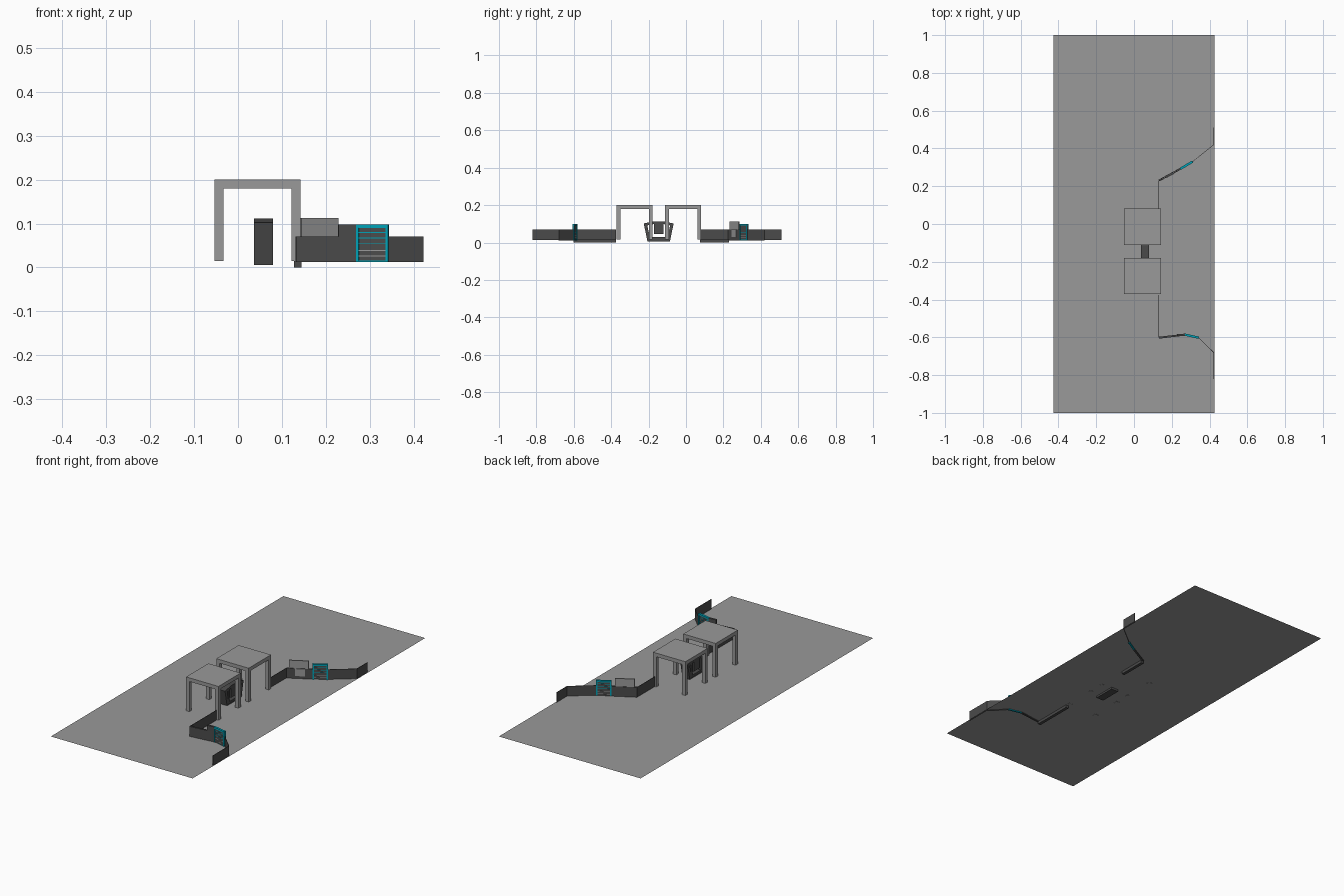
import bpy, bmesh
from mathutils import Vector

if "Cube" in bpy.data.objects:
    bpy.data.objects.remove(bpy.data.objects["Cube"], do_unlink=True)


def material(name, rgb):
    m = bpy.data.materials.new(name)
    m.use_nodes = True
    m.diffuse_color = (*rgb, 1)
    m.node_tree.nodes["Principled BSDF"].inputs["Base Color"].default_value = (*rgb, 1)
    return m


GREY = material("grey", (0.32, 0.32, 0.32))
DARK = material("charcoal", (0.07, 0.07, 0.07))
TEAL = material("teal", (0.0, 0.36, 0.47))
FLOOR = 0.016


def finish(name, bm, mat):
    bmesh.ops.recalc_face_normals(bm, faces=bm.faces[:])
    me = bpy.data.meshes.new(name)
    bm.to_mesh(me)
    bm.free()
    me.materials.append(mat)
    ob = bpy.data.objects.new(name, me)
    bpy.context.collection.objects.link(ob)
    return ob


def add_box(bm, x0, x1, y0, y1, z0, z1):
    vs = bmesh.ops.create_cube(bm, size=1)["verts"]
    for v in vs:
        v.co = Vector(((x0 + x1) / 2 + v.co.x * (x1 - x0),
                       (y0 + y1) / 2 + v.co.y * (y1 - y0),
                       (z0 + z1) / 2 + v.co.z * (z1 - z0)))


def box(name, mat, *limits):
    bm = bmesh.new()
    add_box(bm, *limits)
    return finish(name, bm, mat)


def wall(name, p, q, z0, z1, mat, t=0.002):
    """Upright panel from p to q in plan, with thickness t."""
    p, q = Vector(p), Vector(q)
    d = (q - p).normalized()
    n = Vector((-d.y, d.x)) * t / 2
    bm = bmesh.new()
    base = [bm.verts.new((c.x, c.y, z0)) for c in (p - n, q - n, q + n, p + n)]
    face = bm.faces.new(base)
    top = bmesh.ops.extrude_face_region(bm, geom=[face])["geom"]
    for v in top:
        if isinstance(v, bmesh.types.BMVert):
            v.co.z = z1
    return finish(name, bm, mat)


# Ground sheet
bm = bmesh.new()
bm.faces.new([bm.verts.new((x, y, FLOOR)) for x, y in
              ((-0.427, -1), (0.427, -1), (0.427, 1), (-0.427, 1))])
finish("ground_sheet", bm, GREY)


# Two square tables
def table(name, cy):
    bm = bmesh.new()
    x0, x1, y0, y1, leg = -0.053, 0.142, cy - 0.096, cy + 0.096, 0.02
    add_box(bm, x0, x1, y0, y1, 0.18, 0.2)
    for x in (x0, x1 - leg):
        for y in (y0, y1 - leg):
            add_box(bm, x, x + leg, y, y + leg, FLOOR - 0.001, 0.18)
    finish(name, bm, GREY)


table("front_table", -0.275)
table("back_table", -0.015)

# Open frame between the tables, tapering to the base
CY = -0.146
outline = [(-0.06, 0.006), (0.06, 0.006), (0.08, 0.102),
           (0.03, 0.112), (-0.03, 0.112), (-0.08, 0.102)]
bm = bmesh.new()
loops = []
for x in (0.036, 0.08):
    for k in (1, 0.76):
        loops.append([bm.verts.new((x, CY + y * k, 0.059 + (z - 0.059) * k))
                      for y, z in outline])
for a, b in ((0, 1), (1, 3), (3, 2), (2, 0)):
    for i in range(len(outline)):
        j = (i + 1) % len(outline)
        bm.faces.new((loops[a][i], loops[a][j], loops[b][j], loops[b][i]))
finish("centre_frame", bm, DARK)
box("centre_block", DARK, 0.038, 0.078, CY - 0.025, CY + 0.025, 0.045, 0.108)
box("centre_tray", DARK, 0.038, 0.078, CY - 0.055, CY + 0.055, 0.008, 0.03)
for s in (-1, 1):
    y = CY + s * 0.042
    box("centre_rail", DARK, 0.038, 0.078, y - 0.005, y + 0.005, 0.02, 0.1)


# Gate: dark panel in a coloured frame with slats
def gate(name, p, q):
    p, q = Vector(p), Vector(q)
    wall(name + "_panel", p, q, 0.013, 0.092, DARK, 0.006)
    wall(name + "_top_rail", p, q, 0.09, 0.098, TEAL, 0.012)
    wall(name + "_bottom_rail", p, q, 0.012, 0.016, TEAL, 0.01)
    for a, b in ((0, 0.08), (0.92, 1)):
        wall(name + "_post", p.lerp(q, a), p.lerp(q, b), 0.012, 0.098, TEAL, 0.012)
    for z, mat in ((0.08, TEAL), (0.067, TEAL), (0.054, TEAL), (0.039, GREY), (0.026, GREY)):
        wall(name + "_slat", p.lerp(q, 0.08), p.lerp(q, 0.92), z - 0.001, z + 0.001, mat, 0.008)


# Fence lines: table wall, gate run, diagonal wing, outer wall
def fence(name, y_table, corner, gate_start, gate_end, y_wing, y_end):
    outer = 0.422
    wall(name + "_inner_wall", (0.132, y_table), corner, FLOOR - 0.004, 0.07, DARK)
    box(name + "_foot", DARK, 0.128, 0.145, min(y_table, corner[1]),
        max(y_table, corner[1]), 0, FLOOR - 0.001)
    wall(name + "_gate_run", corner, gate_start, FLOOR - 0.004, 0.07, DARK, 0.01)
    gate(name + "_gate", gate_start, gate_end)
    wall(name + "_wing", gate_end, (outer, y_wing), FLOOR - 0.004, 0.07, DARK)
    wall(name + "_outer_wall", (outer, y_wing), (outer, y_end), FLOOR - 0.002, 0.07, DARK)


fence("front_fence", -0.375, (0.132, -0.602), (0.27, -0.586), (0.343, -0.602), -0.68, -0.82)
fence("back_fence", 0.075, (0.132, 0.23), (0.245, 0.292), (0.31, 0.33), 0.42, 0.51)

# Tall post beside the front gate
wall("front_gate_post", (0.228, -0.589), (0.271, -0.586), 0.014, 0.098, DARK, 0.011)

# Sign boards on the back fence
wall("back_sign_board", (0.143, 0.236), (0.228, 0.283), 0.07, 0.113, GREY, 0.006)
wall("back_sign_plate", (0.172, 0.246), (0.214, 0.269), 0.03, 0.07, GREY, 0.004)
